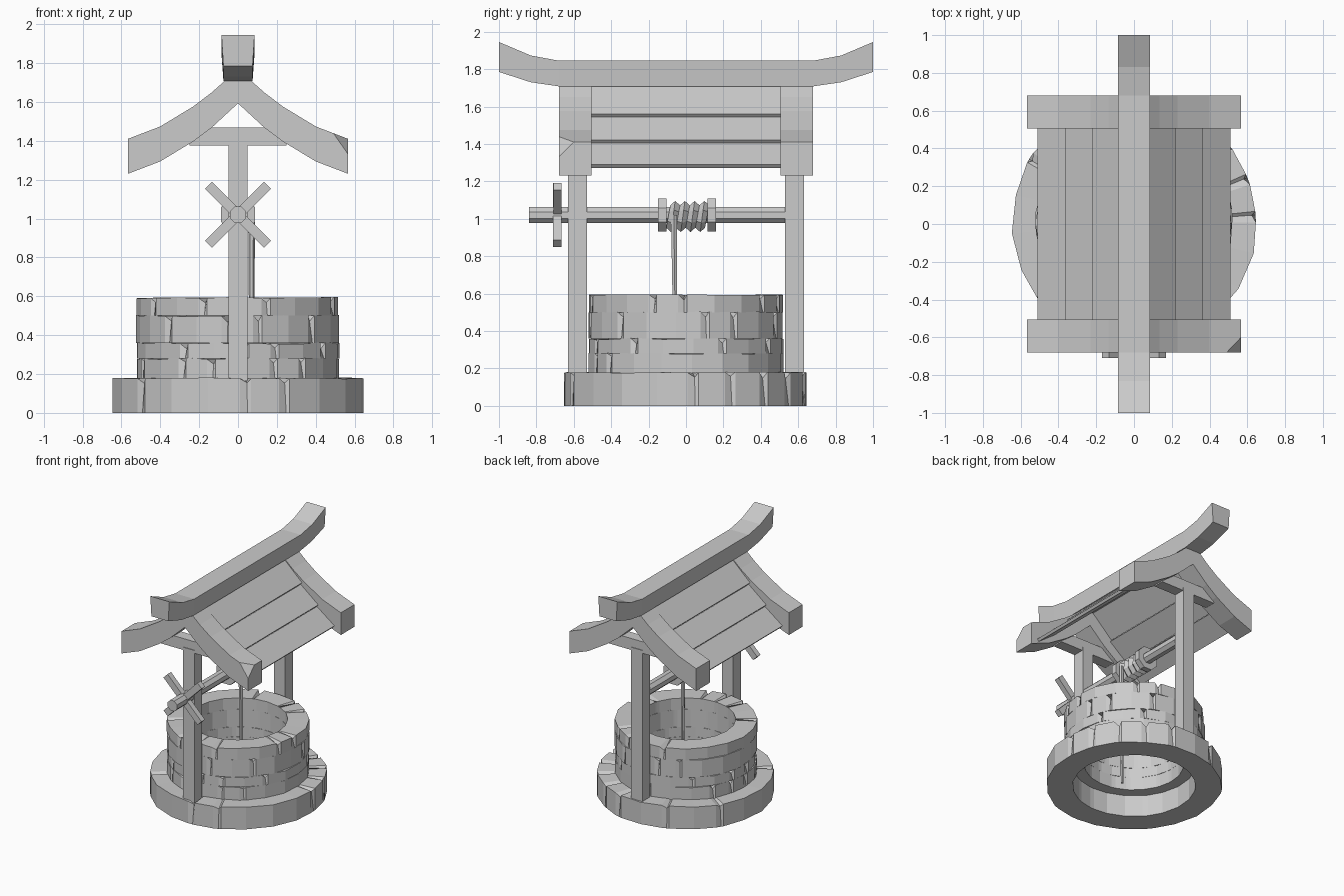
import bpy, bmesh, math, random
from mathutils import Vector, Matrix

if "Cube" in bpy.data.objects:
    bpy.data.objects.remove(bpy.data.objects["Cube"])

random.seed(4)


def loft(name, sections, closed=False, cut=None):
    """Skin a list of equal-sized point loops; cap the ends unless closed."""
    bm = bmesh.new()
    rows = [[bm.verts.new(p) for p in s] for s in sections]
    n, k = len(rows), len(rows[0])
    for i in range(n if closed else n - 1):
        a, b = rows[i], rows[(i + 1) % n]
        for j in range(k):
            bm.faces.new((a[j], a[(j + 1) % k], b[(j + 1) % k], b[j]))
    if not closed:
        bm.faces.new(rows[0])
        bm.faces.new(rows[-1])
    if cut:
        bmesh.ops.bisect_plane(bm, geom=bm.verts[:] + bm.edges[:] + bm.faces[:],
                               plane_co=cut[0], plane_no=cut[1], clear_outer=True)
        bmesh.ops.holes_fill(bm, edges=[e for e in bm.edges if e.is_boundary])
    bmesh.ops.recalc_face_normals(bm, faces=bm.faces[:])
    me = bpy.data.meshes.new(name)
    bm.to_mesh(me)
    bm.free()
    ob = bpy.data.objects.new(name, me)
    bpy.context.collection.objects.link(ob)
    return ob


def box(name, x0, x1, y0, y1, z0, z1):
    return loft(name, [[(x0, y0, z), (x1, y0, z), (x1, y1, z), (x0, y1, z)] for z in (z0, z1)])


def stone_ring(name, r_in, r_out, z0, z1, n, chips):
    """Ring of rough stones: uneven top and chipped joints on the outer rim."""
    step = 2 * math.pi / n
    turn = random.uniform(0, step)
    chipped = set(random.sample(range(n), chips))
    cols = []
    for i in range(n):
        a = turn + i * step
        r = r_out - random.uniform(0, 0.012)
        z = z1 - random.uniform(0, 0.008)
        parts = [(a, 0, 0)]
        if i in chipped:
            parts = [(a - 0.06, 0, 0), (a, 0.02, random.uniform(0.02, 0.035)), (a + 0.03, 0, 0)]
        for ang, inset, drop in parts:
            c, s = math.cos(ang), math.sin(ang)
            cols.append([(c * q, s * q, h) for q, h in
                         ((r_in, z0), (r, z0), (r - inset, z - drop), (r_in, z1 - 0.004))])
    return loft(name, cols, closed=True)


def turned(name, rings, z, shear=0.0, sides=8):
    """Faceted solid along y from (y, flat radius) pairs."""
    out = []
    for y, r in rings:
        r /= math.cos(math.pi / sides)
        loop = []
        for i in range(sides):
            a = (i + 0.5) * 2 * math.pi / sides
            loop.append((r * math.cos(a), y + shear * math.sin(a), z + r * math.sin(a)))
        out.append(loop)
    return loft(name, out)


# Stone base and wall courses
stone_ring("base_ring", 0.455, 0.655, 0, 0.183, 20, 10)
for i, (z0, z1) in enumerate(((0.175, 0.283), (0.28, 0.363), (0.36, 0.505), (0.50, 0.597))):
    stone_ring(f"wall_course_{i + 1}", 0.365, 0.527, z0, z1, 20, 9)

# Posts and cross beams
for side, s in (("front", -1), ("back", 1)):
    y0, y1 = sorted((0.53 * s, 0.63 * s))
    box(side + "_post", -0.05, 0.05, y0, y1, 0.165, 1.40)
    box(side + "_cross_beam", -0.25, 0.25, y0 + 0.005, y1 - 0.005, 1.375, 1.468)

# Curved gable rafters, one with a chipped corner
half = [(0.567, 1.41, 1.23), (0.40, 1.474, 1.294), (0.23, 1.577, 1.397), (0.134, 1.65, 1.469)]
stations = ([(-x, t, b) for x, t, b in half] + [(0, 1.77, 1.593)] + half[::-1])
chip = (Vector((0.49, -0.68, 1.44)), Vector((0.88, -0.616, 0.616)).normalized())
for side, y0, y1, cut in (("front", -0.68, -0.505, chip), ("back", 0.505, 0.68, None)):
    loft(side + "_rafter", [[(x, y0, b), (x, y1, b), (x, y1, t), (x, y0, t)]
                            for x, t, b in stations], cut=cut)

# Overlapping roof planks, both slopes
edges = [(0.02, 1.745), (0.22, 1.56), (0.365, 1.42), (0.51, 1.289)]
for side, s in (("left", -1), ("right", 1)):
    for i in range(3):
        (xa, za), (xb, zb) = edges[i], edges[i + 1]
        za -= 0.016 if i else 0
        xa -= 0.012 if i else 0
        ends = ((xa, za), (xb, zb), (xb - 0.014, zb - 0.017), (xa - 0.014, za - 0.017))
        loft(f"{side}_roof_plank_{i + 1}", [[(s * x, y, z) for x, z in ends] for y in (-0.52, 0.52)])

# Upswept ridge beam
ridge = [(1.0, 1.945, 1.785), (0.83, 1.873, 1.73), (0.68, 1.845, 1.708)]
ridge = [(-y, t, b) for y, t, b in ridge] + ridge[::-1]
loft("ridge_beam", [[(-0.075, y, b), (0.075, y, b), (0.085, y, t), (-0.085, y, t)]
                    for y, t, b in ridge])

# Windlass axle with reel discs and wound rope
turned("axle", [(-0.84, 0.042), (0.58, 0.042)], 1.02)
turned("front_reel_disc", [(-0.15, 0.088), (-0.103, 0.088)], 1.02)
turned("back_reel_disc", [(0.115, 0.088), (0.16, 0.088)], 1.02)
coil = [(-0.095 + 0.026 * i, 0.06 if i % 2 == 0 else 0.083) for i in range(9)]
turned("rope_coil", coil, 1.012, shear=0.012)

# Hanging rope, tapering downwards
loft("hanging_rope", [[(x + w * math.cos(a), y + w * math.sin(a), z)
                       for a in [i * math.pi / 3 for i in range(6)]]
                      for x, y, w, z in ((0.07, -0.065, 0.018, 1.02), (0.07, -0.053, 0.01, 0.02))])

# Crossed turning handle
for i, angle in enumerate((45, -45)):
    bar = box(f"handle_bar_{i + 1}", -0.215, 0.215, -0.71 + 0.001 * i, -0.665 - 0.001 * i, -0.026, 0.026)
    bar.data.transform(Matrix.Translation((0, 0, 1.02)) @ Matrix.Rotation(math.radians(angle), 4, 'Y'))
